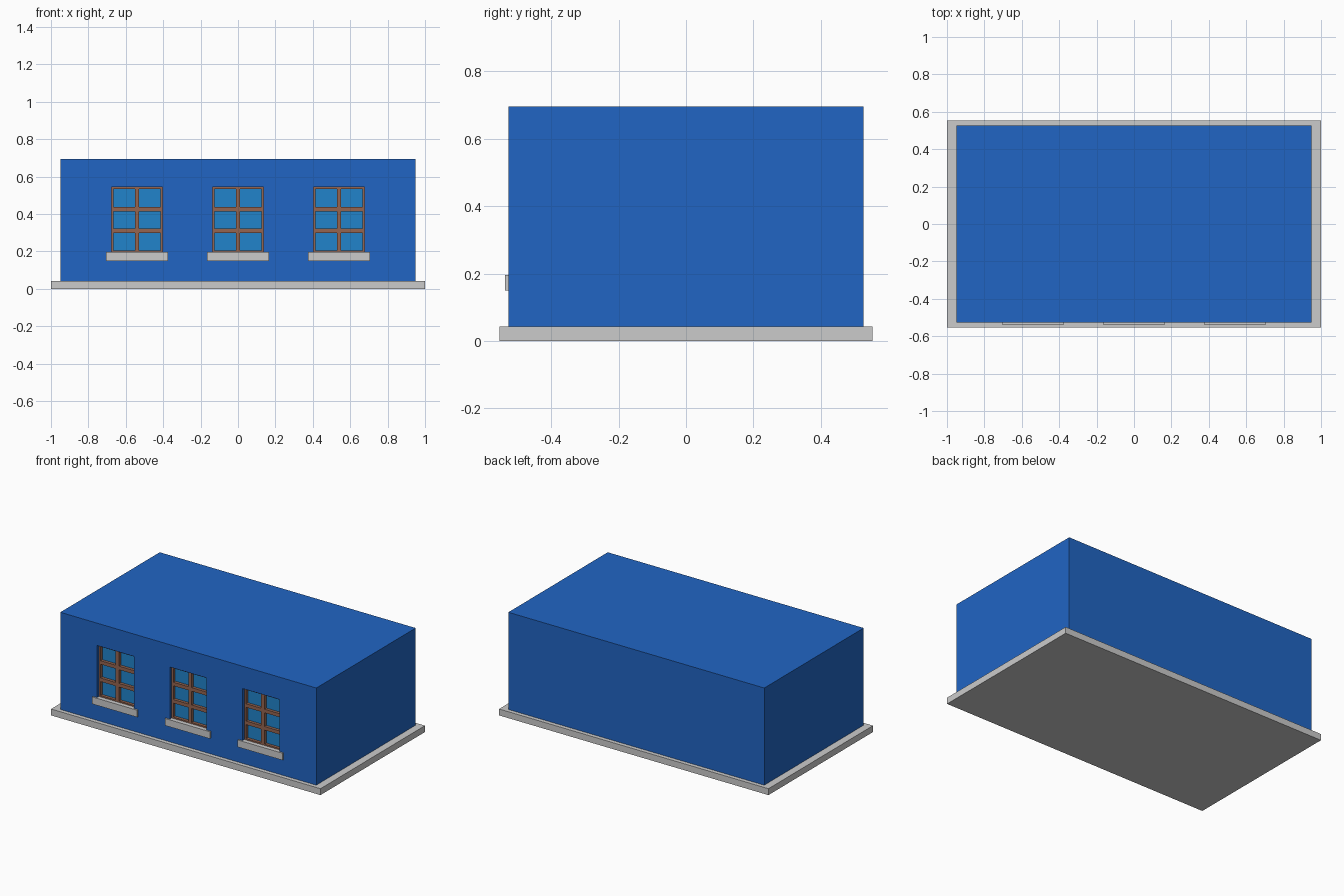
import bpy

if "Cube" in bpy.data.objects:
    bpy.data.objects.remove(bpy.data.objects["Cube"])


def material(name, rgb):
    m = bpy.data.materials.new(name)
    m.diffuse_color = (*rgb, 1)
    m.use_nodes = True
    m.node_tree.nodes["Principled BSDF"].inputs["Base Color"].default_value = m.diffuse_color
    return m


def box(name, x, y, z, mat=None):
    """Axis-aligned box from (min, max) pairs."""
    ranges = (x, y, z)
    bpy.ops.mesh.primitive_cube_add(size=1, location=[(a + b) / 2 for a, b in ranges])
    o = bpy.context.object
    o.name = name
    o.scale = [b - a for a, b in ranges]
    bpy.ops.object.transform_apply(location=False, rotation=False, scale=True)
    if mat:
        o.data.materials.append(mat)
    return o


blue = material("wall_blue", (0.015, 0.13, 0.55))
brown = material("frame_brown", (0.30, 0.13, 0.08))
glass = material("glass_blue", (0.015, 0.23, 0.60))

# Base slab and main block
box("base_slab", (-1, 1), (-0.554, 0.554), (0, 0.043))
walls = box("walls", (-0.95, 0.95), (-0.527, 0.527), (0.043, 0.695), blue)

HALF, Z0, Z1 = 0.137, 0.193, 0.545      # window opening
FRONT, BACK = -0.508, -0.478            # frame front and recess back
EDGE, BAR = 0.012, 0.012                # border width, half bar width

for i, cx in enumerate((-0.54, 0, 0.54), 1):
    # Recess cut into the front wall
    cutter = box(f"window_cutter_{i}", (cx - HALF, cx + HALF), (-0.6, BACK), (Z0, Z1))
    cutter.hide_render = True
    cutter.hide_set(True)
    cut = walls.modifiers.new(f"opening_{i}", "BOOLEAN")
    cut.operation = "DIFFERENCE"
    cut.solver = "EXACT"
    cut.object = cutter

    # Glass
    box(f"glass_{i}", (cx - HALF, cx + HALF), (-0.488, BACK), (Z0, Z1), glass)

    # Frame stiles and centre mullion
    depth = (FRONT, BACK)
    for part, a, b in (("left_stile", -HALF, -HALF + EDGE),
                       ("mullion", -BAR, BAR),
                       ("right_stile", HALF - EDGE, HALF)):
        box(f"{part}_{i}", (cx + a, cx + b), depth, (Z0, Z1), brown)

    # Frame rails and glazing bars
    for part, a, b in (("bottom_rail", Z0, Z0 + EDGE),
                       ("lower_bar", 0.311 - BAR, 0.311 + BAR),
                       ("upper_bar", 0.427 - BAR, 0.427 + BAR),
                       ("top_rail", Z1 - EDGE, Z1)):
        box(f"{part}_{i}", (cx - HALF, cx + HALF), depth, (a, b), brown)

    # Projecting sill
    box(f"sill_{i}", (cx - 0.167, cx + 0.167), (-0.537, -0.49), (0.149, 0.196))
